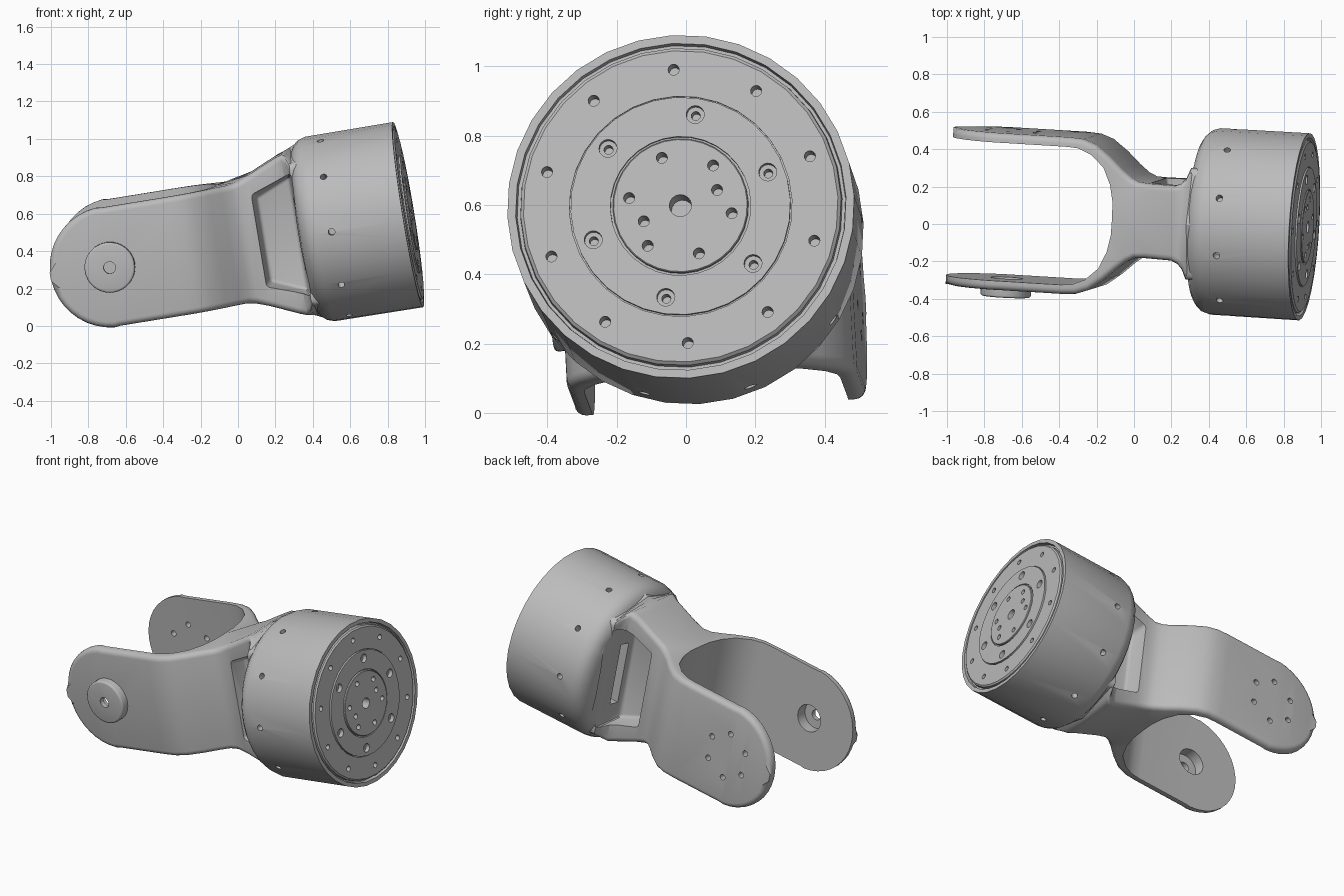
import bpy, bmesh
from math import sin, cos, pi, radians, sqrt
from mathutils import Matrix, Vector

cube = bpy.data.objects.get("Cube")
if cube:
    bpy.data.objects.remove(cube)

# Working frame: local x is the drum axis, origin at the drum's front face
ex = Vector((0.985, -0.06, 0.16)).normalized()
ey = Vector((0.051, 0.997, 0.06))
ey = (ey - ex * ey.dot(ex)).normalized()
ez = ex.cross(ey)
FRAME = Matrix.Translation((0.91, -0.015, 0.595)) @ Matrix((ex, ey, ez)).transposed().to_4x4()

metal = bpy.data.materials.new("grey metal")
metal.use_nodes = True
GREY = (0.5, 0.5, 0.5, 1)
metal.diffuse_color = GREY
metal.node_tree.nodes["Principled BSDF"].inputs["Base Color"].default_value = GREY


def finish(bm, name):
    bmesh.ops.recalc_face_normals(bm, faces=bm.faces)
    mesh = bpy.data.meshes.new(name)
    bm.to_mesh(mesh)
    bm.free()
    mesh.materials.append(metal)
    obj = bpy.data.objects.new(name, mesh)
    bpy.context.collection.objects.link(obj)
    obj.matrix_world = FRAME
    return obj


def lathe(profile, name, sides=32):
    """Closed solid turned about local x; profile holds (x, radius)."""
    bm = bmesh.new()
    rings = [[bm.verts.new((x, r * cos(2 * pi * i / sides), r * sin(2 * pi * i / sides)))
              for i in range(sides)] for x, r in profile]
    for a, b in zip(rings, rings[1:]):
        for i in range(sides):
            j = (i + 1) % sides
            bm.faces.new((a[i], a[j], b[j], b[i]))
    bm.faces.new(rings[0])
    bm.faces.new(rings[-1])
    return finish(bm, name)


def rod(bm, start, end, r, sides=16):
    start, end = Vector(start), Vector(end)
    d = end - start
    m = Matrix.Translation((start + end) / 2) @ d.to_track_quat('Z', 'Y').to_matrix().to_4x4()
    bmesh.ops.create_cone(bm, cap_ends=True, segments=sides, radius1=r, radius2=r,
                          depth=d.length, matrix=m)


def cut(target, cutters):
    bpy.context.view_layer.objects.active = target
    for c in cutters:
        c.hide_render = True
        mod = target.modifiers.new("cut", 'BOOLEAN')
        mod.operation = 'DIFFERENCE'
        mod.solver = 'EXACT'
        mod.object = c
        bpy.ops.object.modifier_apply(modifier=mod.name)


def ring_points(r, start, count):
    return [(r * cos(radians(start + 360 * k / count)), r * sin(radians(start + 360 * k / count)))
            for k in range(count)]


# Drum with stepped front cover
drum = lathe([(-0.575, 0.37), (-0.565, 0.43), (-0.545, 0.465), (-0.52, 0.487), (-0.48, 0.5),
              (0, 0.502), (0, 0.478), (-0.025, 0.475), (-0.025, 0.466), (-0.002, 0.464),
              (0.006, 0.455), (0.006, 0.322), (0.0, 0.322), (0.0, 0.318), (0.014, 0.318),
              (0.014, 0.203), (0.002, 0.203), (0.002, 0.196), (0.017, 0.196), (0.02, 0.193)],
             "drum")

# Bolt holes in the cover and round the drum wall
holes = bmesh.new()
for y, z in ring_points(0.4, 90, 10):
    rod(holes, (-0.06, y, z), (0.05, y, z), 0.016)
for y, z in ring_points(0.15, 48, 6) + ring_points(0.115, 20, 2):
    rod(holes, (-0.06, y, z), (0.05, y, z), 0.016)
for y, z in ring_points(0.27, 18, 6):
    rod(holes, (-0.012, y, z), (0.05, y, z), 0.026)
rod(holes, (-0.08, 0, 0), (0.05, 0, 0), 0.032)
for y, z in ring_points(1, 0, 10):
    rod(holes, (-0.39, y * 0.44, z * 0.44), (-0.39, y * 0.55, z * 0.55), 0.018)
bolt_holes = finish(holes, "bolt_holes")
pins = bmesh.new()
for y, z in ring_points(0.27, 18, 6):
    rod(pins, (-0.06, y, z), (0.05, y, z), 0.013)
pin_holes = finish(pins, "pin_holes")

# Fork: half of the yoke as paired outer and inner plan points, then mirrored
PIVOT, ARM_H = -1.596, 0.325


def half_height(x, y):
    if x < PIVOT:
        return sqrt(max(ARM_H ** 2 - (x - PIVOT) ** 2, 0.0004))
    h = ARM_H - 0.005 + max(0, x + 0.88) * 0.44
    return min(h, sqrt(0.488 ** 2 - y * y)) if x > -0.85 else h


plan = [((PIVOT - ARM_H * sin(radians(a)), 0.42), (PIVOT - ARM_H * sin(radians(a)), 0.37))
        for a in (86, 77, 68, 59, 50, 41, 32, 23, 14, 5, 0)]
plan += [((-1.25, 0.42), (-1.25, 0.37)), ((-1.17, 0.415), (-1.19, 0.365)),
         ((-1.10, 0.39), (-1.12, 0.335)), ((-1.02, 0.33), (-1.05, 0.27)),
         ((-0.95, 0.265), (-1.01, 0.18)), ((-0.90, 0.225), (-0.992, 0.09)),
         ((-0.86, 0.205), (-0.99, 0)), ((-0.80, 0.2), (-0.88, 0)), ((-0.65, 0.2), (-0.65, 0)),
         ((-0.61, 0.215), (-0.61, 0)), ((-0.585, 0.25), (-0.585, 0)), ((-0.57, 0.3), (-0.565, 0)),
         ((-0.5, 0.3), (-0.5, 0))]
bm = bmesh.new()
rows = []
for (ox, oy), (ix, iy) in plan:
    ho, hi = half_height(ox, oy), half_height(ix, iy)
    rows.append([bm.verts.new(p) for p in ((ox, oy, ho), (ox, oy, -ho), (ix, iy, -hi), (ix, iy, hi))])
for a, b in zip(rows, rows[1:]):
    for i in range(4):
        j = (i + 1) % 4
        if i == 2 and a[2].co.y == 0 and b[2].co.y == 0:
            continue
        bm.faces.new((a[i], a[j], b[j], b[i]))
bm.faces.new(rows[0])
bm.faces.new(rows[-1])
# Round the outer rim only
rim = [bm.edges.get((a[k], b[k])) for a, b in zip(rows, rows[1:]) for k in (0, 1)]
rim.append(bm.edges.get((rows[0][0], rows[0][1])))
bmesh.ops.bevel(bm, geom=rim, offset=0.032, segments=4, profile=0.5, affect='EDGES',
                clamp_overlap=False)
copy = bmesh.ops.duplicate(bm, geom=bm.verts[:] + bm.edges[:] + bm.faces[:])["geom"]
for v in copy:
    if isinstance(v, bmesh.types.BMVert):
        v.co.y = -v.co.y
bmesh.ops.remove_doubles(bm, verts=bm.verts, dist=1e-5)
fork = finish(bm, "fork")

# Pivot boss on the right arm
bm = bmesh.new()
rod(bm, (PIVOT, -0.405, 0), (PIVOT, -0.47, 0), 0.135, 40)
edges = [e for e in bm.edges if all(v.co.y < -0.46 for v in e.verts)]
bmesh.ops.bevel(bm, geom=edges, offset=0.012, segments=3, profile=0.5, affect='EDGES')
boss = finish(bm, "pivot_boss")
bm = bmesh.new()
rod(bm, (PIVOT, -0.3, 0), (PIVOT, -0.44, 0), 0.085, 32)
boss_recess = finish(bm, "boss_recess")
bm = bmesh.new()
rod(bm, (PIVOT, -0.3, 0), (PIVOT, -0.55, 0), 0.032, 20)
for dx, dz in ring_points(0.145, 30, 6):
    rod(bm, (PIVOT + dx, 0.3, dz), (PIVOT + dx, 0.5, dz), 0.018)
arm_holes = finish(bm, "arm_holes")

# Tapered pockets in both sides of the neck, each with a slot into the drum
bm = bmesh.new()
slots = bmesh.new()
for s in (1, -1):
    loops = []
    for y, inset in ((0.36, -0.008), (0.2, 0), (0.09, 0.02)):
        x0, x1, z0, z1 = -0.8 + inset, -0.572 - inset, 0.25 - inset, 0.33 - inset
        loops.append([bm.verts.new((x, s * y, z))
                      for x, z in ((x0, z0), (x1, z1), (x1, -z1), (x0, -z0))])
    corners = []
    for a, b in zip(loops, loops[1:]):
        for i in range(4):
            bm.faces.new((a[i], a[(i + 1) % 4], b[(i + 1) % 4], b[i]))
            corners.append(bm.edges.get((a[i], b[i])))
    bm.faces.new(loops[0])
    floor = bm.faces.new(loops[2])
    bmesh.ops.bevel(bm, geom=corners + list(floor.edges), offset=0.018, segments=3, profile=0.5,
                    affect='EDGES')
    m = Matrix.Translation((-0.54, s * 0.165, 0)) @ Matrix.Diagonal((0.16, 0.06, 0.4, 1))
    bmesh.ops.create_cube(slots, size=1, matrix=m)
pockets = finish(bm, "pockets")
slot_cuts = finish(slots, "slot_cuts")

cut(drum, [bolt_holes, pin_holes, pockets, slot_cuts])
cut(fork, [pockets, slot_cuts, boss_recess, arm_holes])
cut(boss, [boss_recess, arm_holes])
for c in (bolt_holes, pin_holes, pockets, slot_cuts, boss_recess, arm_holes):
    bpy.data.objects.remove(c)

# Smooth shading with crisp edges
for obj in (drum, fork, boss):
    bpy.ops.object.select_all(action='DESELECT')
    obj.select_set(True)
    bpy.context.view_layer.objects.active = obj
    bpy.ops.object.shade_smooth_by_angle(angle=radians(30))
